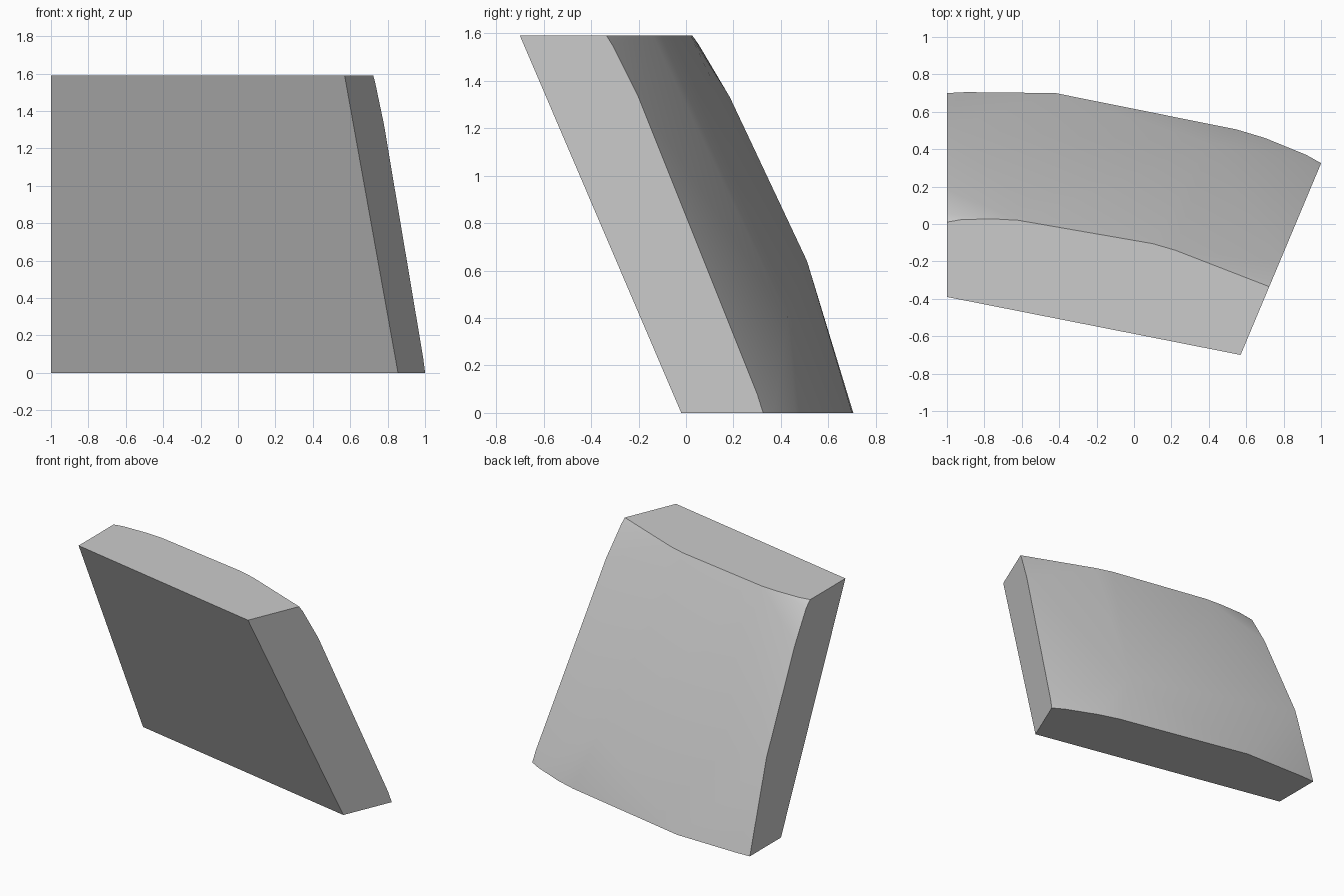
import bpy
import bmesh

cube = bpy.data.objects.get("Cube")
if cube:
    bpy.data.objects.remove(cube, do_unlink=True)

HEIGHT = 1.59
LEFT_X = -1.0


def cut_x(y):
    """x of the upright slanted cut on the +x side at depth y."""
    return 0.57 + 0.42 * (y + 0.70)


# Flat leaning front
points = [(LEFT_X, -0.39, HEIGHT), (cut_x(-0.70), -0.70, HEIGHT),
          (LEFT_X, 0.345, 0), (cut_x(-0.02), -0.02, 0)]

# Rounded back rim along the top
top_rim = [(-1, 0.01), (-0.92, 0.024), (-0.75, 0.027), (-0.62, 0.02),
           (-0.5, 0.0), (0.1, -0.105), (0.22, -0.14)]
points += [(x, y, HEIGHT) for x, y in top_rim]

# Rounded back rim along the bottom
bottom_rim = [(-1, 0.70), (-0.9, 0.705), (-0.42, 0.70), (0.55, 0.505),
              (0.7, 0.46), (0.92, 0.37)]
points += [(x, y, 0) for x, y in bottom_rim]

# Back edges of the two side faces
points += [(LEFT_X, y, z) for y, z in [(0.51, 0.64), (0.185, 1.33), (0.055, 1.55)]]
points += [(cut_x(y), y, z) for y, z in
           [(0.325, 0), (0.30, 0.08), (-0.20, 1.33), (-0.31, 1.55), (-0.335, HEIGHT)]]

# Bulge on the back: main peak and upper shoulder
points += [(0.40, 0.43, 0.40), (-0.60, 0.11, 1.40)]

# Wrap the points into a solid slab
bm = bmesh.new()
for p in points:
    bm.verts.new(p)
hull = bmesh.ops.convex_hull(bm, input=bm.verts[:])
spare = [v for v in bm.verts if not v.link_faces]
bmesh.ops.delete(bm, geom=spare, context='VERTS')
bmesh.ops.dissolve_limit(bm, angle_limit=0.01, verts=bm.verts[:], edges=bm.edges[:])
bmesh.ops.recalc_face_normals(bm, faces=bm.faces[:])
mesh = bpy.data.meshes.new("leaning_slab")
bm.to_mesh(mesh)
bm.free()

slab = bpy.data.objects.new("leaning_slab", mesh)
bpy.context.collection.objects.link(slab)

# Plain grey
grey = bpy.data.materials.new("light_grey")
grey.use_nodes = True
colour = (0.6, 0.6, 0.6, 1)
grey.diffuse_color = colour
grey.node_tree.nodes["Principled BSDF"].inputs["Base Color"].default_value = colour
mesh.materials.append(grey)

# Smooth back, sharp rims
bpy.ops.object.select_all(action='DESELECT')
slab.select_set(True)
bpy.context.view_layer.objects.active = slab
bpy.ops.object.shade_smooth_by_angle(angle=0.6)
